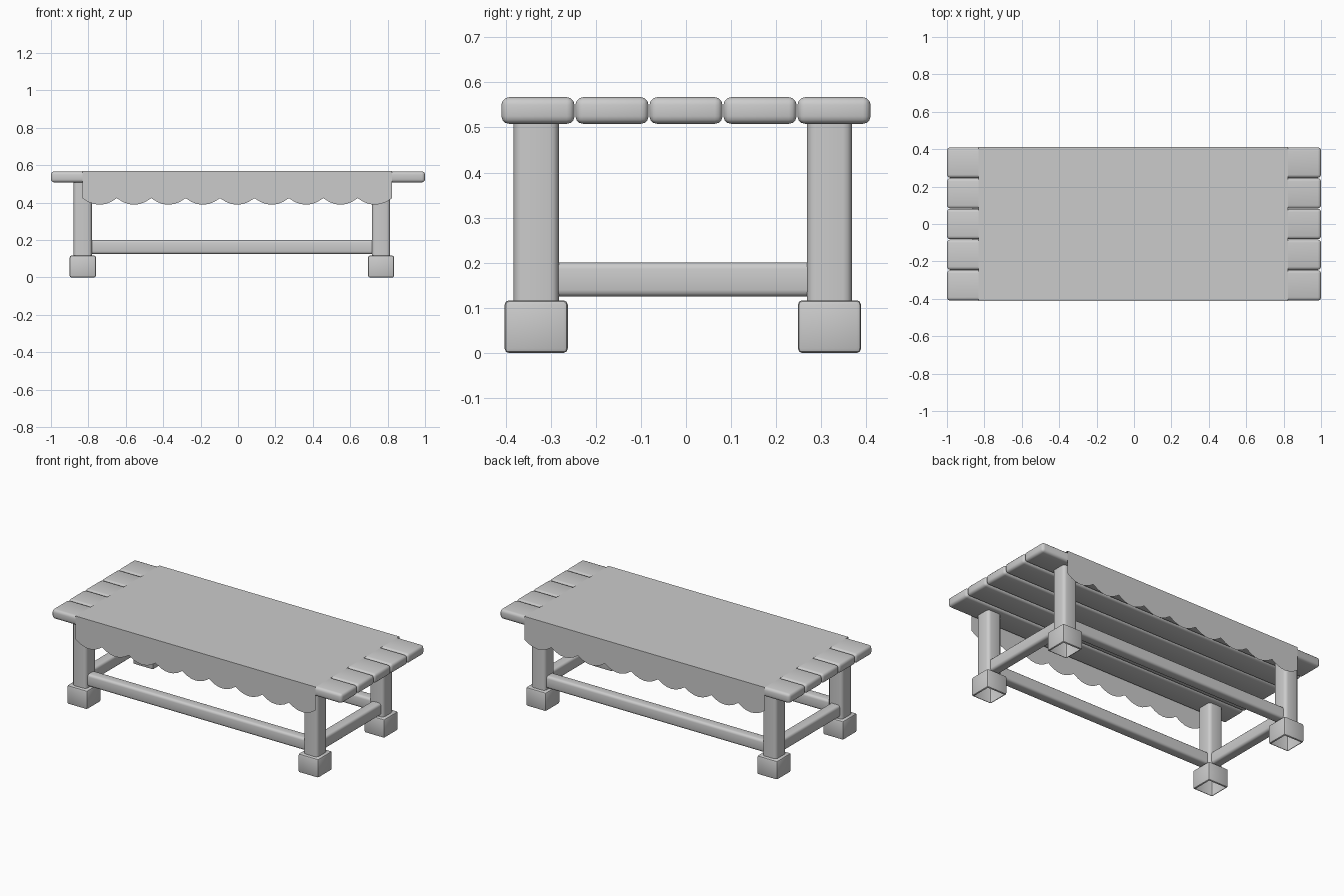
import bpy, bmesh, math

if "Cube" in bpy.data.objects:
    bpy.data.objects.remove(bpy.data.objects["Cube"])

LEG_X = (-0.83, 0.765)
LEG_Y = (-0.332, 0.318)


def rounded_box(name, lo, hi, bevel, segments=3, open_ends="", long_axis=None):
    """Bevelled box; open_ends drops the '-z' / '+z' caps, long_axis rounds only the lengthwise edges."""
    bm = bmesh.new()
    bmesh.ops.create_cube(bm, size=1)
    for v in bm.verts:
        v.co = [lo[i] + (v.co[i] + 0.5) * (hi[i] - lo[i]) for i in range(3)]
    edges = bm.edges[:]
    if long_axis is not None:
        edges = [e for e in edges
                 if abs(e.verts[0].co[long_axis] - e.verts[1].co[long_axis]) > 1e-5]
    bmesh.ops.bevel(bm, geom=edges, offset=bevel, segments=segments,
                    profile=0.5, affect='EDGES')
    bm.normal_update()
    drop = [f for f in bm.faces if ("-" in open_ends and f.normal.z < -0.999)
            or ("+" in open_ends and f.normal.z > 0.999)]
    bmesh.ops.delete(bm, geom=drop, context='FACES')
    return finish(name, bm)


def finish(name, bm):
    mesh = bpy.data.meshes.new(name)
    bm.to_mesh(mesh)
    bm.free()
    obj = bpy.data.objects.new(name, mesh)
    bpy.context.collection.objects.link(obj)
    bpy.ops.object.select_all(action='DESELECT')
    obj.select_set(True)
    bpy.context.view_layer.objects.active = obj
    bpy.ops.object.shade_smooth_by_angle(angle=math.radians(35))
    return obj


# Table top: five long planks
pitch = 0.82 / 5
for i in range(5):
    y = -0.41 + i * pitch
    rounded_box(f"plank_{i + 1}", (-1, y + 0.001, 0.508), (1, y + pitch - 0.001, 0.567), 0.017)

# Legs on block feet, the feet hollow underneath
for ix, x in enumerate(LEG_X):
    for iy, y in enumerate(LEG_Y):
        tag = ("front", "back")[iy] + "_" + ("left", "right")[ix]
        rounded_box(f"{tag}_leg", (x - 0.049, y - 0.05, 0.11), (x + 0.049, y + 0.05, 0.515),
                    0.02, open_ends="-+", long_axis=2)
        rounded_box(f"{tag}_foot", (x - 0.07, y - 0.07, 0), (x + 0.07, y + 0.07, 0.117),
                    0.01, segments=2, open_ends="-")

# Stretchers joining the legs
Z0, Z1, T = 0.125, 0.201, 0.033
for side, y in zip(("front", "back"), LEG_Y):
    rounded_box(f"{side}_stretcher", (LEG_X[0] + 0.04, y - T, Z0), (LEG_X[1] - 0.04, y + T, Z1),
                0.015, long_axis=0)
for side, x in zip(("left", "right"), LEG_X):
    rounded_box(f"{side}_stretcher", (x - T, LEG_Y[0] + 0.04, Z0), (x + T, LEG_Y[1] - 0.04, Z1),
                0.015, long_axis=1)

# Tablecloth: a thin sheet with scalloped drops at front and back
X0, X1, TOP = -0.832, 0.824, 0.570
LOBES, STEPS = 9, 6
bm = bmesh.new()
columns = []
for i in range(LOBES * STEPS + 1):
    x = X0 + (X1 - X0) * i / (LOBES * STEPS)
    t = (i % STEPS) / STEPS * 2 - 1
    hem = 0.424 - 0.035 * (1 - t * t)
    columns.append([bm.verts.new(p) for p in
                    ((x, -0.412, hem), (x, -0.412, TOP), (x, 0.413, TOP), (x, 0.413, hem))])
for a, b in zip(columns, columns[1:]):
    for k in range(3):
        bm.faces.new((a[k], b[k], b[k + 1], a[k + 1]))
finish("tablecloth", bm)
